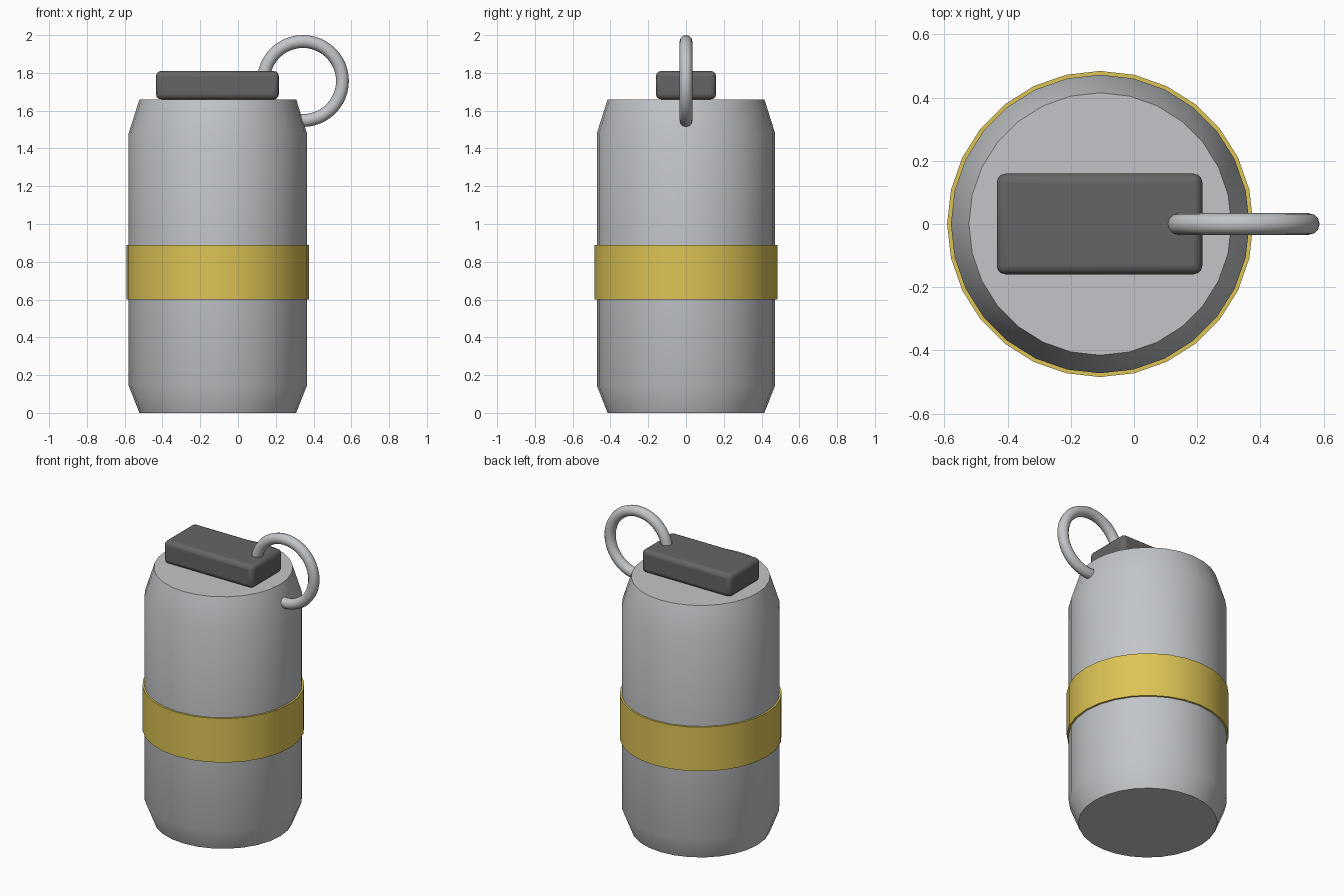
import bpy
import bmesh
import math

CENTRE_X = -0.107
SIDES = 28

default = bpy.data.objects.get("Cube")
if default:
    bpy.data.objects.remove(default, do_unlink=True)


def material(name, rgb):
    mat = bpy.data.materials.new(name)
    mat.use_nodes = True
    mat.diffuse_color = (*rgb, 1)
    mat.node_tree.nodes["Principled BSDF"].inputs["Base Color"].default_value = (*rgb, 1)
    return mat


def finish(obj, name, mat):
    obj.name = name
    obj.data.name = name
    obj.data.materials.append(mat)
    bpy.ops.object.select_all(action="DESELECT")
    obj.select_set(True)
    bpy.context.view_layer.objects.active = obj
    bpy.ops.object.shade_smooth_by_angle(angle=math.radians(40))
    return obj


def lathe(name, profile, mat):
    """Closed solid turned from (radius, height) pairs."""
    bm = bmesh.new()
    rings = []
    for radius, z in profile:
        angles = [2 * math.pi * i / SIDES for i in range(SIDES)]
        rings.append([bm.verts.new((radius * math.cos(a), radius * math.sin(a), z)) for a in angles])
    for low, high in zip(rings, rings[1:]):
        for i in range(SIDES):
            j = (i + 1) % SIDES
            bm.faces.new((low[i], low[j], high[j], high[i]))
    bm.faces.new(rings[0][::-1])
    bm.faces.new(rings[-1])
    mesh = bpy.data.meshes.new(name)
    bm.to_mesh(mesh)
    bm.free()
    obj = bpy.data.objects.new(name, mesh)
    obj.location.x = CENTRE_X
    bpy.context.collection.objects.link(obj)
    return finish(obj, name, mat)


steel = material("light grey metal", (0.54, 0.56, 0.58))
dark = material("dark grey", (0.13, 0.13, 0.135))
yellow = material("yellow paint", (0.72, 0.55, 0.09))

# Canister with tapered ends, and the band around it
lathe("canister_body", [(0.415, 0), (0.472, 0.145), (0.472, 1.48), (0.415, 1.66)], steel)
lathe("yellow_band", [(0.484, 0.6), (0.484, 0.89)], yellow)

# Rounded cap block
bpy.ops.mesh.primitive_cube_add(size=1, location=(-0.109, 0, 1.735))
cap = bpy.context.object
cap.scale = (0.65, 0.318, 0.15)
bpy.ops.object.transform_apply(location=False, rotation=False, scale=True)
bevel = cap.modifiers.new("rounded_edges", "BEVEL")
bevel.width = 0.027
bevel.segments = 3
finish(cap, "cap_block", dark)

# Pull ring through the cap and shoulder
bpy.ops.mesh.primitive_torus_add(
    major_radius=0.209, minor_radius=0.034, major_segments=48, minor_segments=12,
    location=(0.344, 0, 1.757), rotation=(math.pi / 2, 0, 0))
finish(bpy.context.object, "pull_ring", steel)
